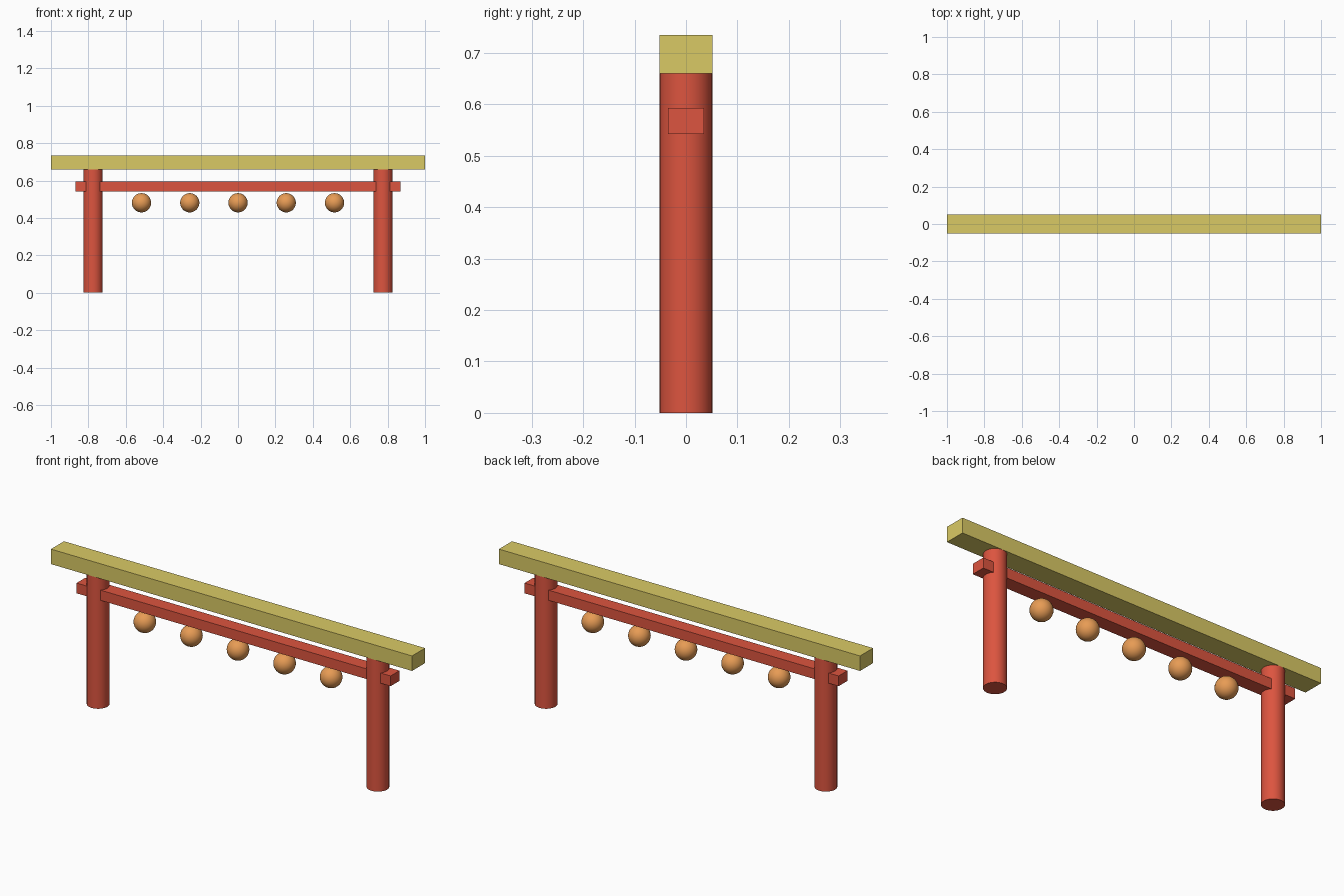
import bpy

if "Cube" in bpy.data.objects:
    bpy.data.objects.remove(bpy.data.objects["Cube"])


def material(name, rgb):
    m = bpy.data.materials.new(name)
    m.diffuse_color = (*rgb, 1.0)
    m.use_nodes = True
    m.node_tree.nodes["Principled BSDF"].inputs["Base Color"].default_value = m.diffuse_color
    return m


RED = material("red_paint", (0.72, 0.09, 0.05))
YELLOW = material("yellow_paint", (0.70, 0.59, 0.13))
ORANGE = material("orange_paper", (0.80, 0.33, 0.09))


def finish(name, mat):
    ob = bpy.context.object
    ob.name = ob.data.name = name
    ob.data.materials.append(mat)
    return ob


def beam(name, size, z, mat):
    bpy.ops.mesh.primitive_cube_add(size=1, location=(0, 0, z))
    bpy.context.object.scale = size
    bpy.ops.object.transform_apply(location=False, rotation=False, scale=True)
    return finish(name, mat)


# Top beam and lower tie beam running through the posts
beam("top_beam", (2.0, 0.103, 0.075), 0.6975, YELLOW)
beam("tie_beam", (1.74, 0.07, 0.051), 0.568, RED)

# Round posts
for side, x in (("left", -0.775), ("right", 0.775)):
    bpy.ops.mesh.primitive_cylinder_add(vertices=32, radius=0.0515, depth=0.66,
                                        location=(x, 0, 0.33))
    finish(side + "_post", RED)
    bpy.ops.object.shade_smooth_by_angle()

# Row of round lanterns below the tie beam
for i in range(5):
    bpy.ops.mesh.primitive_uv_sphere_add(segments=32, ring_count=16, radius=0.0515,
                                         location=((i - 2) * 0.258, 0, 0.481))
    finish(f"lantern_{i + 1}", ORANGE)
    bpy.ops.object.shade_smooth()
